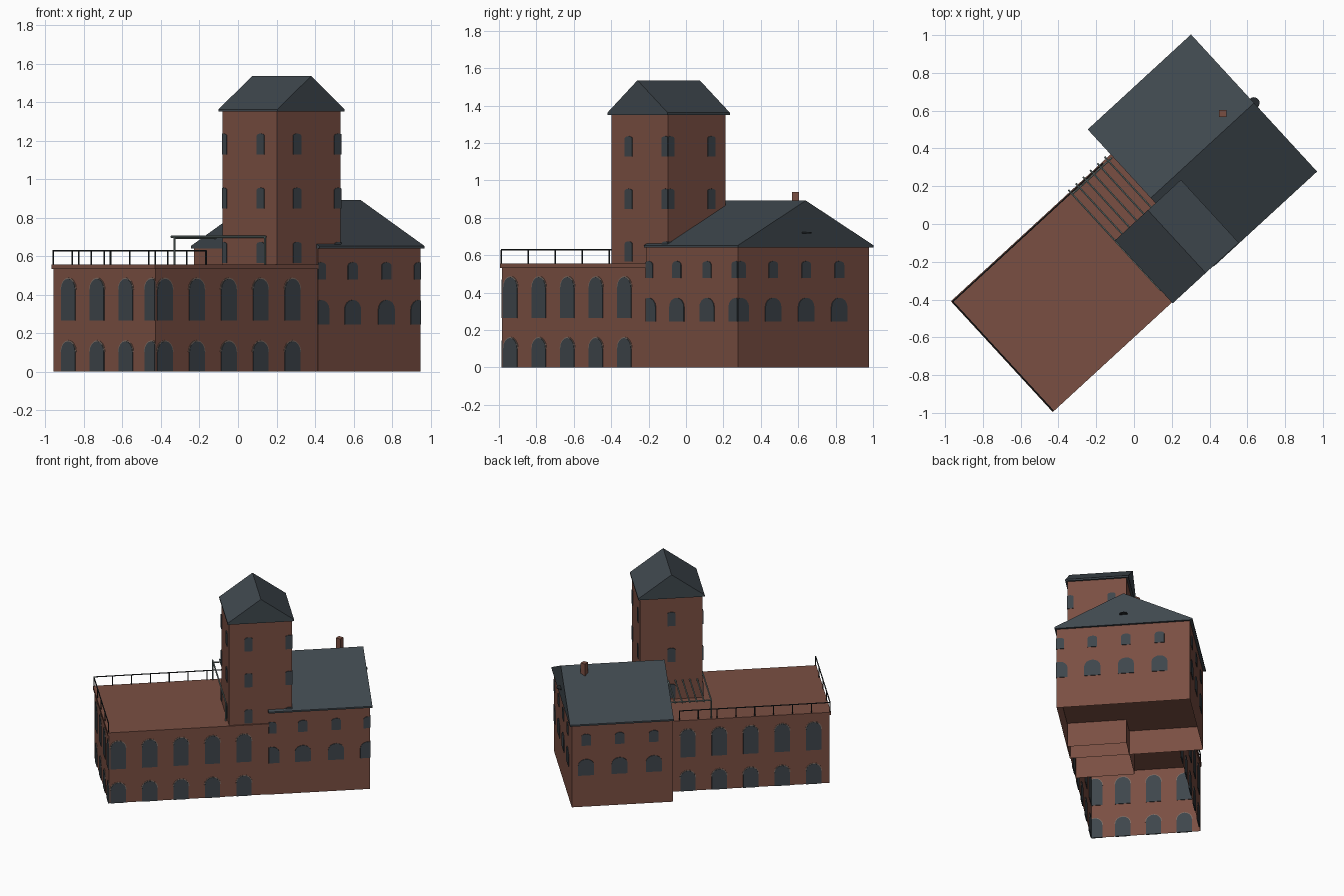
import bpy, bmesh, math
from mathutils import Matrix, Vector

cube = bpy.data.objects.get("Cube")
if cube:
    bpy.data.objects.remove(cube, do_unlink=True)

# The building is drawn square to its own axes, then turned into place
PLACE = Matrix.Translation((-0.43, -0.99, 0)) @ Matrix.Rotation(math.radians(42.6), 4, 'Z')


def material(name, color):
    m = bpy.data.materials.new(name)
    m.use_nodes = True
    m.diffuse_color = (*color, 1)
    m.node_tree.nodes["Principled BSDF"].inputs["Base Color"].default_value = (*color, 1)
    return m


BRICK = material("red_brick", (0.195, 0.078, 0.055))
SLATE = material("grey_slate", (0.050, 0.064, 0.076))
GLASS = material("window_glass", (0.048, 0.060, 0.070))
IRON = material("dark_iron", (0.018, 0.023, 0.026))
TIMBER = material("weathered_timber", (0.16, 0.21, 0.20))
TRIM = material("arch_trim", (0.21, 0.15, 0.125))


def finish(name, bm, mat):
    bmesh.ops.recalc_face_normals(bm, faces=bm.faces)
    mesh = bpy.data.meshes.new(name)
    bm.to_mesh(mesh)
    bm.free()
    mesh.materials.append(mat)
    ob = bpy.data.objects.new(name, mesh)
    ob.matrix_world = PLACE
    bpy.context.collection.objects.link(ob)
    return ob


def add_box(bm, lo, hi):
    lo, hi = Vector(lo), Vector(hi)
    m = Matrix.Translation((lo + hi) / 2) @ Matrix.Diagonal((*(hi - lo), 1))
    return bmesh.ops.create_cube(bm, size=1, matrix=m)["verts"]


def add_prism(bm, points, shift):
    face = bm.faces.new([bm.verts.new(p) for p in points])
    out = bmesh.ops.extrude_face_region(bm, geom=[face], use_keep_orig=True)
    verts = [g for g in out["geom"] if isinstance(g, bmesh.types.BMVert)]
    bmesh.ops.translate(bm, verts=verts, vec=shift)


def box(name, lo, hi, mat):
    bm = bmesh.new()
    add_box(bm, lo, hi)
    return finish(name, bm, mat)


def shell(name, lo, hi):
    """Hollow brick walls with a ceiling and an open underside."""
    bm = bmesh.new()
    add_box(bm, lo, hi)
    bm.normal_update()
    low = [f for f in bm.faces if f.normal.z < -0.9]
    bmesh.ops.delete(bm, geom=low, context='FACES_ONLY')
    return finish(name, bm, BRICK)


def gable_roof(name, lo, hi, eave, ridge, along):
    across = 1 - along
    a, b = lo[across], hi[across]
    profile = [(a, eave - 0.012), (b, eave - 0.012), (b, eave), ((a + b) / 2, ridge), (a, eave)]
    points = [(lo[0], s, z) if along == 0 else (s, lo[1], z) for s, z in profile]
    shift = [0, 0, 0]
    shift[along] = hi[along] - lo[along]
    bm = bmesh.new()
    add_prism(bm, points, shift)
    return finish(name, bm, SLATE)


def arch(center, width, z0, z1, rise, limits):
    """Arched outline, cut off where it would pass the wall corner."""
    half = width / 2
    pts = [(center - half, z0), (center + half, z0)]
    for i in range(9):
        t = math.pi * i / 8
        pts.append((center + half * math.cos(t), z1 - rise + rise * math.sin(t)))
    out = []
    for s, z in pts:
        p = (min(max(s, limits[0]), limits[1]), z)
        if not out or (Vector(p) - Vector(out[-1])).length > 0.0005:
            out.append(p)
    return out


def windows(name, axis, wall, limits, centers, rows, trim=False):
    """Rows of arched plates on a wall; axis is the wall's normal direction."""
    layers = [("panes", GLASS, 0.0, 0.0045)]
    if trim:
        layers.append(("arches", TRIM, 0.006, 0.0025))
    for suffix, mat, grow, t in layers:
        bm = bmesh.new()
        for width, z0, z1, rise in rows:
            base = z1 - rise if grow else z0
            for c in centers:
                outline = arch(c, width + 2 * grow, base, z1 + grow, rise + grow, limits)
                pts = [(wall - t, s, z) if axis == 0 else (s, wall - t, z) for s, z in outline]
                add_prism(bm, pts, (2 * t, 0, 0) if axis == 0 else (0, 2 * t, 0))
        finish(name + "_" + suffix, bm, mat)


def rods(name, segments, radius, mat):
    bm = bmesh.new()
    for a, b in segments:
        a, b = Vector(a), Vector(b)
        d = b - a
        m = Matrix.Translation((a + b) / 2) @ d.to_track_quat('Z', 'Y').to_matrix().to_4x4()
        bmesh.ops.create_cone(bm, cap_ends=True, segments=6, radius1=radius,
                              radius2=radius, depth=d.length, matrix=m)
    return finish(name, bm, mat)


# Low wing with flat terrace
W0, W1, WV = 0.005, 1.148, 0.785
shell("wing_walls", (W0, W0, 0), (W1, WV, 0.535))
box("terrace_cornice", (-0.004, -0.004, 0.532), (W1, WV + 0.008, 0.555), BRICK)
wing_rows = [(0.108, 0, 0.157, 0.055), (0.108, 0.265, 0.482, 0.055)]
front = [0.072 + 0.225 * i for i in range(5)]
windows("wing_front_window", 1, W0, (W0, W1), front, wing_rows, True)
windows("wing_back_window", 1, WV, (W0, W1), [c + 0.048 for c in front], wing_rows, True)
windows("wing_end_window", 0, W0, (W0, WV), [0.03, 0.23, 0.45, 0.67], wing_rows, True)

# Taller house with gable roof
H0, H1, HV = 1.148, 1.872, 0.952
shell("house_walls", (H0, 0, 0), (H1, HV, 0.645))
box("house_floor", (H0 + 0.002, 0.002, 0.19), (H1 - 0.002, HV - 0.002, 0.2), BRICK)
gable_roof("house_roof", (1.145, -0.014), (1.888, 0.972), 0.652, 0.892, 0)
house_rows = [(0.115, 0.245, 0.372, 0.05), (0.068, 0.478, 0.568, 0.02)]
windows("house_front_window", 1, 0, (H0, H1), [1.168, 1.392, 1.63, 1.86], house_rows)
windows("house_end_window", 0, H1, (0, HV), [0.02, 0.255, 0.495, 0.735], house_rows)
windows("house_back_window", 1, HV, (H0, H1), [1.285, 1.53, 1.77], house_rows)

# Chimney stands square to the world, not to the house
chimney = box("chimney", (-0.019, -0.019, 0.8), (0.019, 0.019, 0.938), BRICK)
chimney.matrix_world = Matrix.Translation((0.47, 0.585, 0))

# Small flat disc on the gable
bm = bmesh.new()
bmesh.ops.create_cone(bm, cap_ends=True, segments=20, radius1=0.03, radius2=0.03, depth=0.007,
                      matrix=Matrix.Translation((1.888, 0.48, 0.72)))
finish("gable_disc", bm, IRON)

# Tower
T0, T1, TA, TB = 0.866, 1.314, 0.006, 0.425
shell("tower_walls", (T0, TA, 0), (T1, TB, 1.355))
gable_roof("tower_roof", (0.853, -0.01), (1.328, 0.442), 1.362, 1.535, 1)
tower_rows = [(0.057, z, z + 0.108, 0.012) for z in (0.565, 0.847, 1.128)]
windows("tower_front_window", 1, TA, (T0, T1), [1.005, 1.296], tower_rows)
windows("tower_left_window", 0, T1, (TA, TB), [0.02, 0.32], tower_rows)
windows("tower_right_window", 0, T0, (TA, TB), [0.13, 0.418], tower_rows)
windows("tower_back_window", 1, TB, (T0, T1), [1.09], tower_rows)

# Terrace railing along the end and the back
base, top, edge, stop = 0.555, 0.628, 0.002, 1.08
corner = (edge, WV, top)
rails = [((edge, edge, top), corner), (corner, (stop, WV, top))]
spots = [(edge, edge + (WV - edge) * i / 4) for i in range(4)]
spots += [(edge + (stop - edge) * i / 8, WV) for i in range(9)]
rails += [((u, v, base), (u, v, top)) for u, v in spots]
rods("terrace_railing", rails, 0.0042, IRON)

# Timber pergola beside the tower
height = 0.7
beams = [((0.853, 0.08, height), (0.853, 0.805, height))]
beams += [((0.853 + 0.052 * i, 0.42, height), (0.853 + 0.052 * i, 0.805, height)) for i in range(1, 6)]
beams += [((0.853, 0.775, height - 0.006), (1.14, 0.775, height - 0.006))]
beams += [((0.853, v, base), (0.853, v, height)) for v in (0.085, 0.78)]
rods("pergola", beams, 0.0055, TIMBER)
